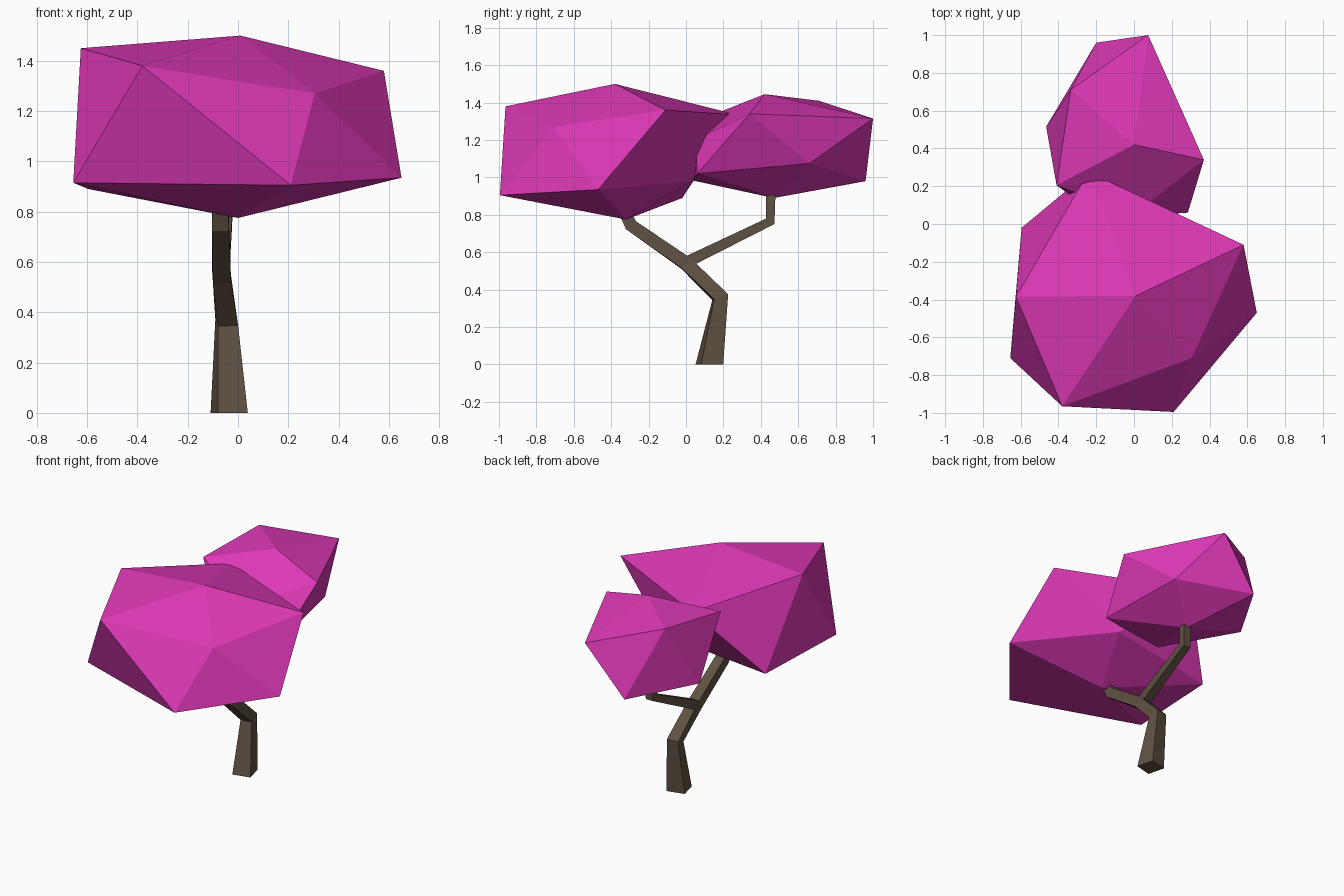
import bpy, bmesh, math
from mathutils import Vector

cube = bpy.data.objects.get("Cube")
if cube:
    bpy.data.objects.remove(cube, do_unlink=True)


def material(name, rgb):
    m = bpy.data.materials.new(name)
    m.use_nodes = True
    m.diffuse_color = (*rgb, 1)
    bsdf = next(n for n in m.node_tree.nodes if n.type == 'BSDF_PRINCIPLED')
    bsdf.inputs["Base Color"].default_value = (*rgb, 1)
    bsdf.inputs["Roughness"].default_value = 0.9
    return m


PINK = material("blossom pink", (0.73, 0.04, 0.47))
BROWN = material("bark brown", (0.115, 0.083, 0.055))


def finish(bm, name, mat):
    bmesh.ops.recalc_face_normals(bm, faces=bm.faces)
    mesh = bpy.data.meshes.new(name)
    bm.to_mesh(mesh)
    bm.free()
    mesh.materials.append(mat)
    ob = bpy.data.objects.new(name, mesh)
    bpy.context.collection.objects.link(ob)
    return ob


def canopy(name, top, upper, lower, bottom):
    """Irregular 20-sided clump: lower[i] sits between upper[i] and upper[i+1]."""
    bm = bmesh.new()
    t, b = bm.verts.new(top), bm.verts.new(bottom)
    u = [bm.verts.new(p) for p in upper]
    w = [bm.verts.new(p) for p in lower]
    for i in range(5):
        j = (i + 1) % 5
        bm.faces.new((t, u[i], u[j]))
        bm.faces.new((u[i], w[i], u[j]))
        bm.faces.new((u[j], w[i], w[j]))
        bm.faces.new((b, w[j], w[i]))
    return finish(bm, name, PINK)


def limb(name, rings):
    """Four-sided limb; each ring is (centre, width, tangent angle in the yz plane, twist)."""
    bm = bmesh.new()
    loops = []
    for centre, width, angle, twist in rings:
        a = math.radians(angle)
        side = Vector((1, 0, 0))
        across = Vector((0, math.sin(a), -math.cos(a)))
        loop = []
        for k in range(4):
            q = math.radians(45 + 90 * k + twist)
            r = width / math.sqrt(2)
            loop.append(bm.verts.new(Vector(centre) + side * r * math.cos(q) + across * r * math.sin(q)))
        loops.append(loop)
    for lo, hi in zip(loops, loops[1:]):
        for k in range(4):
            n = (k + 1) % 4
            bm.faces.new((lo[k], lo[n], hi[n], hi[k]))
    bm.faces.new(loops[0])
    bm.faces.new(loops[-1])
    return finish(bm, name, BROWN)


# Large front clump
canopy("front_canopy", (0.01, -0.38, 1.50),
       [(-0.38, -0.965, 1.38), (0.305, -0.71, 1.27), (0.58, -0.11, 1.36),
        (-0.24, 0.275, 1.335), (-0.625, -0.385, 1.45)],
       [(0.21, -0.995, 0.905), (0.65, -0.47, 0.935), (0.15, 0.03, 0.98),
        (-0.595, -0.02, 0.89), (-0.655, -0.71, 0.915)],
       (0.0, -0.32, 0.775))

# Smaller back clump
canopy("back_canopy", (0.0, 0.42, 1.445),
       [(0.0, 0.05, 1.20), (0.37, 0.34, 1.34), (0.075, 1.0, 1.315),
        (-0.335, 0.71, 1.41), (-0.41, 0.205, 1.36)],
       [(0.285, 0.06, 1.02), (0.205, 0.66, 1.075), (-0.2, 0.96, 0.98),
        (-0.465, 0.515, 0.993), (-0.17, 0.03, 0.985)],
       (-0.05, 0.47, 0.89))

# Trunk bending forward into the front branch
limb("trunk", [((-0.035, 0.125, 0.0), 0.122, 90, 14),
               ((-0.045, 0.183, 0.36), 0.08, 110, 8),
               ((-0.065, 0.0, 0.54), 0.072, 140, 3),
               ((-0.07, -0.295, 0.745), 0.068, 130, 0),
               ((-0.07, -0.35, 0.86), 0.06, 112, 0)])

# Branch reaching back, then straight up
limb("back_branch", [((-0.068, -0.01, 0.54), 0.062, 28, 0),
                     ((-0.05, 0.45, 0.765), 0.054, 58, 0),
                     ((-0.045, 0.455, 0.96), 0.05, 90, 0)])
